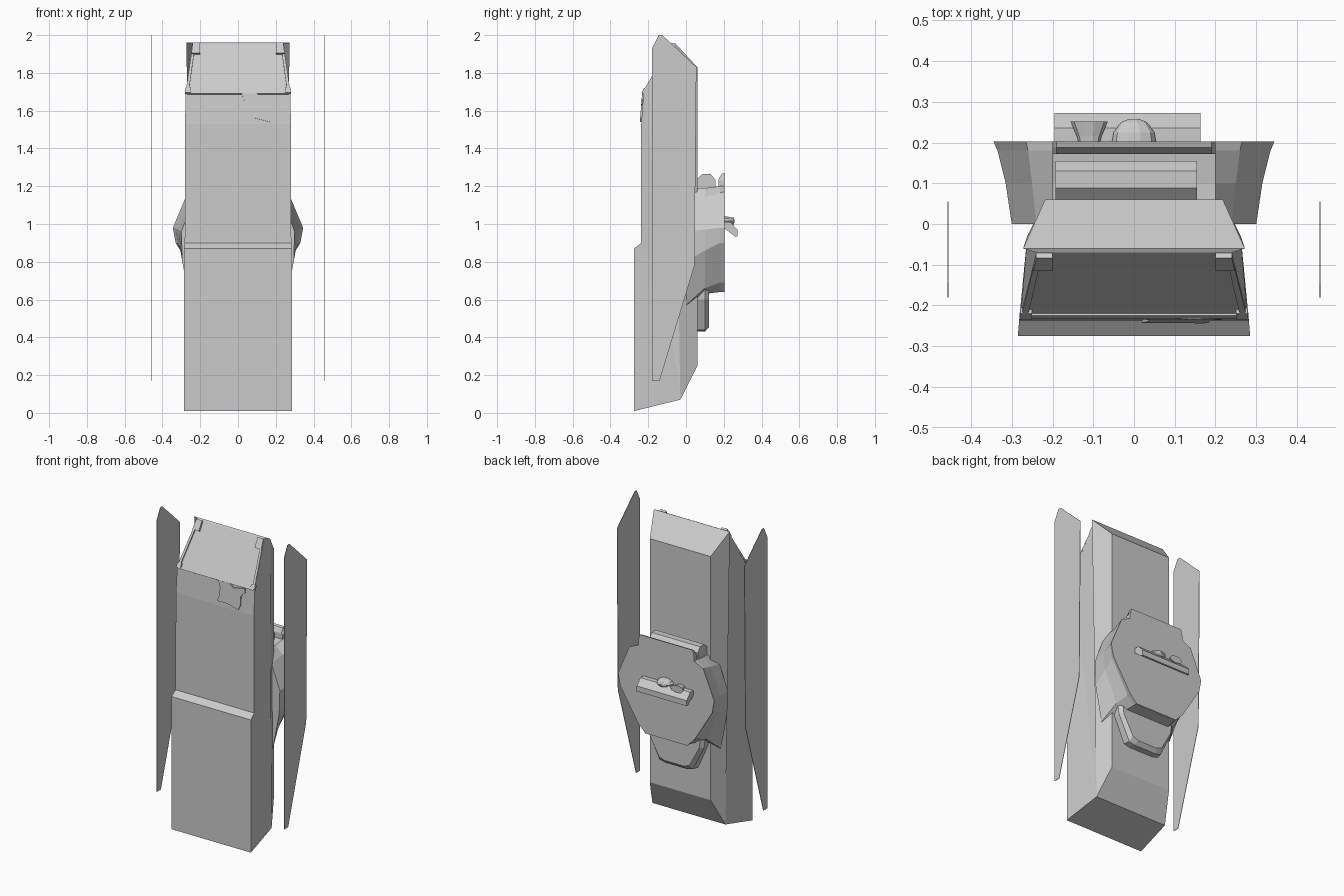
import bpy, bmesh, math
from mathutils import Vector

if "Cube" in bpy.data.objects:
    bpy.data.objects.remove(bpy.data.objects["Cube"])


def finish(name, bm):
    bmesh.ops.recalc_face_normals(bm, faces=bm.faces)
    me = bpy.data.meshes.new(name)
    bm.to_mesh(me)
    bm.free()
    ob = bpy.data.objects.new(name, me)
    bpy.context.collection.objects.link(ob)
    return ob


def loft(name, rings):
    """Bridge closed rings of equal length and cap both ends."""
    bm = bmesh.new()
    vs = [[bm.verts.new(p) for p in r] for r in rings]
    n = len(rings[0])
    for a, b in zip(vs, vs[1:]):
        for i in range(n):
            j = (i + 1) % n
            bm.faces.new((a[i], a[j], b[j], b[i]))
    bm.faces.new(vs[0])
    bm.faces.new(vs[-1])
    return finish(name, bm)


def prism_x(name, yz, x0, x1):
    return loft(name, [[(x, y, z) for y, z in yz] for x in (x0, x1)])


def plate(name, origin, up, pts, lift=0.008):
    """Thin slab lying on a face that runs along x and 'up'."""
    o, u = Vector(origin), Vector(up).normalized()
    n = u.cross(Vector((-1, 0, 0)))
    if n.y > 0:
        n = -n
    X = Vector((1, 0, 0))
    return loft(name, [[o + X * x + u * t + n * h for x, t in pts] for h in (-0.004, lift)])


def mirrored(half):
    return half + [(-x, z) for x, z in reversed(half)]


# Hull: profile of (y, z, half width), sides split along the rear bend
P = [(-.275, .01, .285), (-.275, .87, .285), (-.237, .90, .282), (-.237, 1.53, .28),
     (-.225, 1.69, .278), (-.07, 1.955, .24), (-.06, 1.96, .272),
     (.06, 1.83, .218), (.06, .25, .218), (-.03, .07, .262)]
bm = bmesh.new()
L, R = [[bm.verts.new((s * w, y, z)) for y, z, w in P] for s in (-1, 1)]
for i in range(len(P)):
    j = (i + 1) % len(P)
    bm.faces.new((L[i], L[j], R[j], R[i]))
for S in (L, R):
    bm.faces.new((S[6], S[7], S[8], S[9]))
    bm.faces.new((S[5], S[6], S[9], S[4]))
    bm.faces.new((S[4], S[9], S[2], S[3]))
    bm.faces.new((S[9], S[0], S[1], S[2]))
finish("hull", bm)

# Side skirts: single thin sheets
skirt = [(-.18, .17), (-.14, .17), (.045, .78), (.055, 1.83), (-.125, 2.0), (-.145, 2.0), (-.18, 1.93)]
for side, s in (("left", -1), ("right", 1)):
    prism_x("side_skirt_" + side, skirt, s * .455, s * .458)

# Turret: flat roof plate tapering down to the hull
roof = mirrored([(.2, 1.2), (.265, 1.17), (.345, .98), (.33, .9), (.2, .69), (.15, .64)])
shoulder = mirrored([(.2, 1.2), (.26, 1.165), (.335, .98), (.32, .9), (.2, .69), (.15, .64)])
mid = mirrored([(.2, 1.19), (.25, 1.14), (.315, .97), (.305, .86), (.22, .66), (.16, .63)])
base = mirrored([(.2, 1.19), (.24, 1.12), (.3, .96), (.295, .8), (.25, .57), (.16, .55)])
loft("turret", [[(x, y, z) for x, z in ring] for ring, y in
                ((base, .0), (mid, .1), (shoulder, .18), (roof, .203))])

# Gun mantlet in front of the turret
loft("mantlet", [[(x, y, z) for x, z in mirrored(h)] for h, y in (
    ([(.21, .68), (.2, .6), (.13, .44), (.09, .43)], .05),
    ([(.21, .68), (.2, .6), (.12, .44), (.08, .43)], .1),
    ([(.19, .68), (.18, .6), (.11, .47), (.07, .455)], .122))])

# Stowage roll and rear lip behind the turret
prism_x("stowage_roll", [(.06, 1.15), (.06, 1.24), (.088, 1.265), (.13, 1.265), (.155, 1.235), (.155, 1.15)],
        -.193, .155)
loft("roof_lip", [[(x, y, z) for x, z in mirrored([(.2, 1.19), (.2, 1.23), (.19, zt)])]
                  for y, zt in ((.172, 1.235), (.188, 1.265), (.203, 1.27))])

# Roof sight bar with a dome and a flared cup
prism_x("sight_bar", [(.2, 1.01), (.235, 1.01), (.272, .97), (.272, .935), (.258, .935), (.2, .98)],
        -.195, .163)


def round_part(name, cx, z, rings, n=10):
    loft(name, [[(cx + r * math.cos(2 * math.pi * i / n), y, z + .5 * r * math.sin(2 * math.pi * i / n))
                 for i in range(n)] for y, r in rings])


round_part("sight_dome", 0, 1.015, [(.195, .055), (.225, .05), (.25, .032), (.258, .012)])
round_part("sight_cup", -.11, 1.015, [(.195, .025), (.215, .03), (.252, .046)])

# Sloped end panel: side rails, corner blocks, bottom seam strip
o, up = (0, -.225, 1.69), (0, .155, .265)
for side, s in (("left", -1), ("right", 1)):
    plate("panel_rail_" + side, o, up, [(s * .278, .0), (s * .262, .0), (s * .226, .3), (s * .24, .3)])
    plate("panel_top_block_" + side, o, up,
          [(s * .247, .24), (s * .2, .24), (s * .2, .305), (s * .24, .305)], .014)
    plate("panel_low_block_" + side, o, up,
          [(s * .281, .0), (s * .25, .0), (s * .25, .03), (s * .279, .03)], .012)
plate("panel_seam", o, up, [(-.27, -.004), (.27, -.004), (.27, .01), (-.27, .01)], .006)

# Notched access patch on the front face
plate("access_patch", (0, -.234, 1.54), (0, .012, .16),
      [(.02, .02), (.09, .02), (.17, .0), (.185, .03), (.185, .09), (.215, .12), (.21, .145),
       (.13, .13), (.1, .15), (.02, .15), (.035, .11), (.035, .06)], .01)
